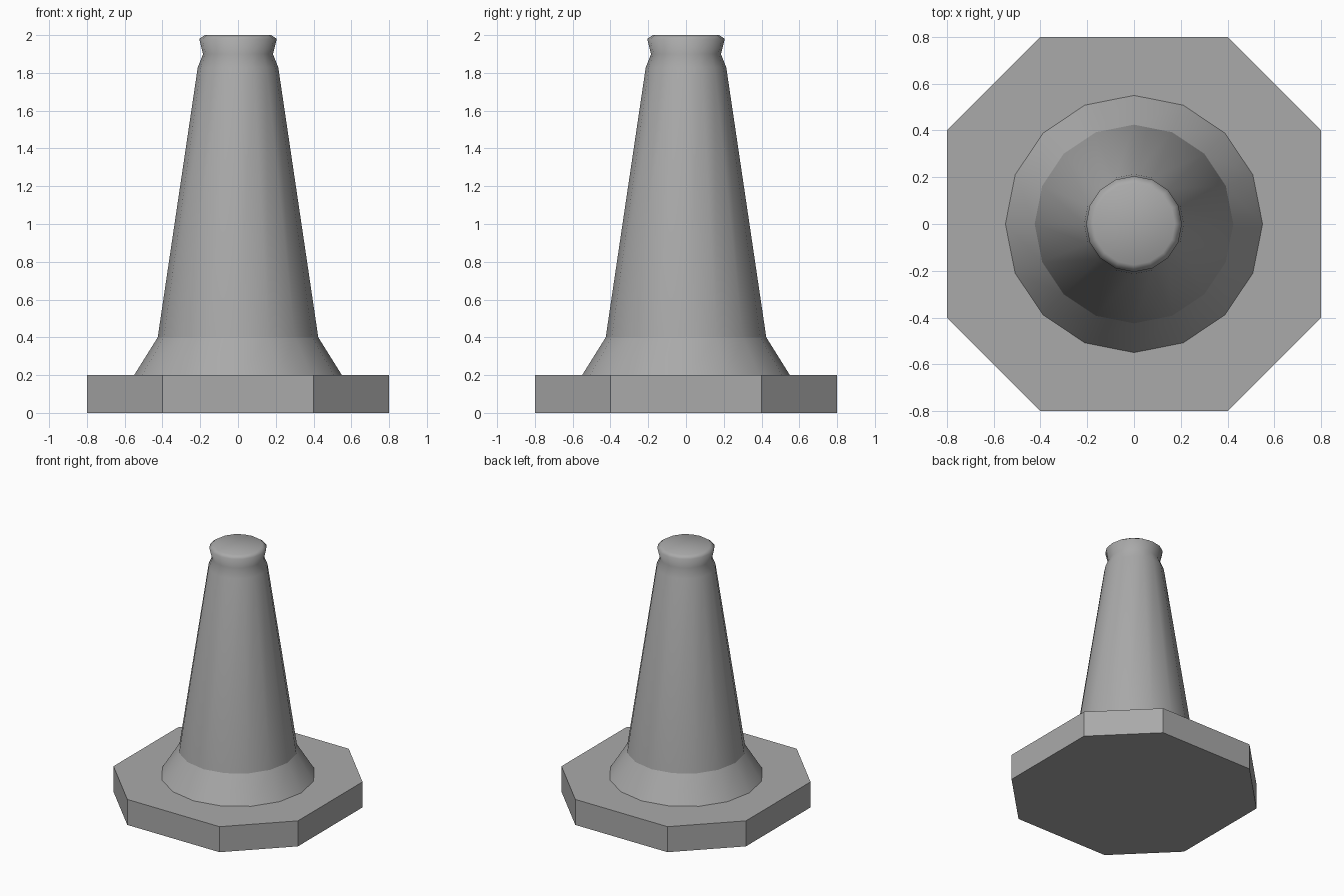
import bpy
import bmesh
import math

cube = bpy.data.objects.get("Cube")
if cube:
    bpy.data.objects.remove(cube, do_unlink=True)

# Single plain grey
grey = bpy.data.materials.new("plain grey")
grey.use_nodes = True
colour = (0.4, 0.4, 0.4, 1)
grey.diffuse_color = colour
grey.node_tree.nodes["Principled BSDF"].inputs["Base Color"].default_value = colour


def add_object(name, bm):
    bmesh.ops.recalc_face_normals(bm, faces=bm.faces[:])
    mesh = bpy.data.meshes.new(name)
    bm.to_mesh(mesh)
    bm.free()
    mesh.materials.append(grey)
    obj = bpy.data.objects.new(name, mesh)
    bpy.context.collection.objects.link(obj)
    return obj


# Base slab: a square with its corners cut off, extruded upward
HALF, CUT, SLAB = 0.8, 0.4, 0.2
bm = bmesh.new()
outline = []
for sx, sy in ((1, 1), (-1, 1), (-1, -1), (1, -1)):
    pair = [(sx * HALF, sy * CUT), (sx * CUT, sy * HALF)]
    outline += pair if sx * sy > 0 else pair[::-1]
slab = bm.faces.new([bm.verts.new((x, y, 0)) for x, y in outline])
top = bmesh.ops.extrude_face_region(bm, geom=[slab])["geom"]
bmesh.ops.translate(bm, vec=(0, 0, SLAB),
                    verts=[g for g in top if isinstance(g, bmesh.types.BMVert)])
add_object("base_slab", bm)

# Cone body: flared skirt, tapered shaft, pinched neck and rounded cap
SIDES = 16
SKIRT_TOP = 0.4
profile = [(0.55, SLAB), (0.425, SKIRT_TOP), (0.213, 1.83),
           (0.185, 1.9), (0.205, 1.98), (0.175, 2.0)]
bm = bmesh.new()
rings = []
for radius, z in profile:
    rings.append([bm.verts.new((radius * math.cos(a), radius * math.sin(a), z))
                  for a in (math.tau * i / SIDES for i in range(SIDES))])
for low, high in zip(rings, rings[1:]):
    for i in range(SIDES):
        j = (i + 1) % SIDES
        bm.faces.new((low[i], low[j], high[j], high[i]))
bm.faces.new(rings[-1])
bm.faces.new(rings[0][::-1])

# Smooth all round, with a crease where the skirt meets the shaft
for face in bm.faces:
    face.smooth = True
for ring in (rings[0], rings[1]):
    for i in range(SIDES):
        bm.edges.get((ring[i], ring[(i + 1) % SIDES])).smooth = False
add_object("cone_body", bm)
